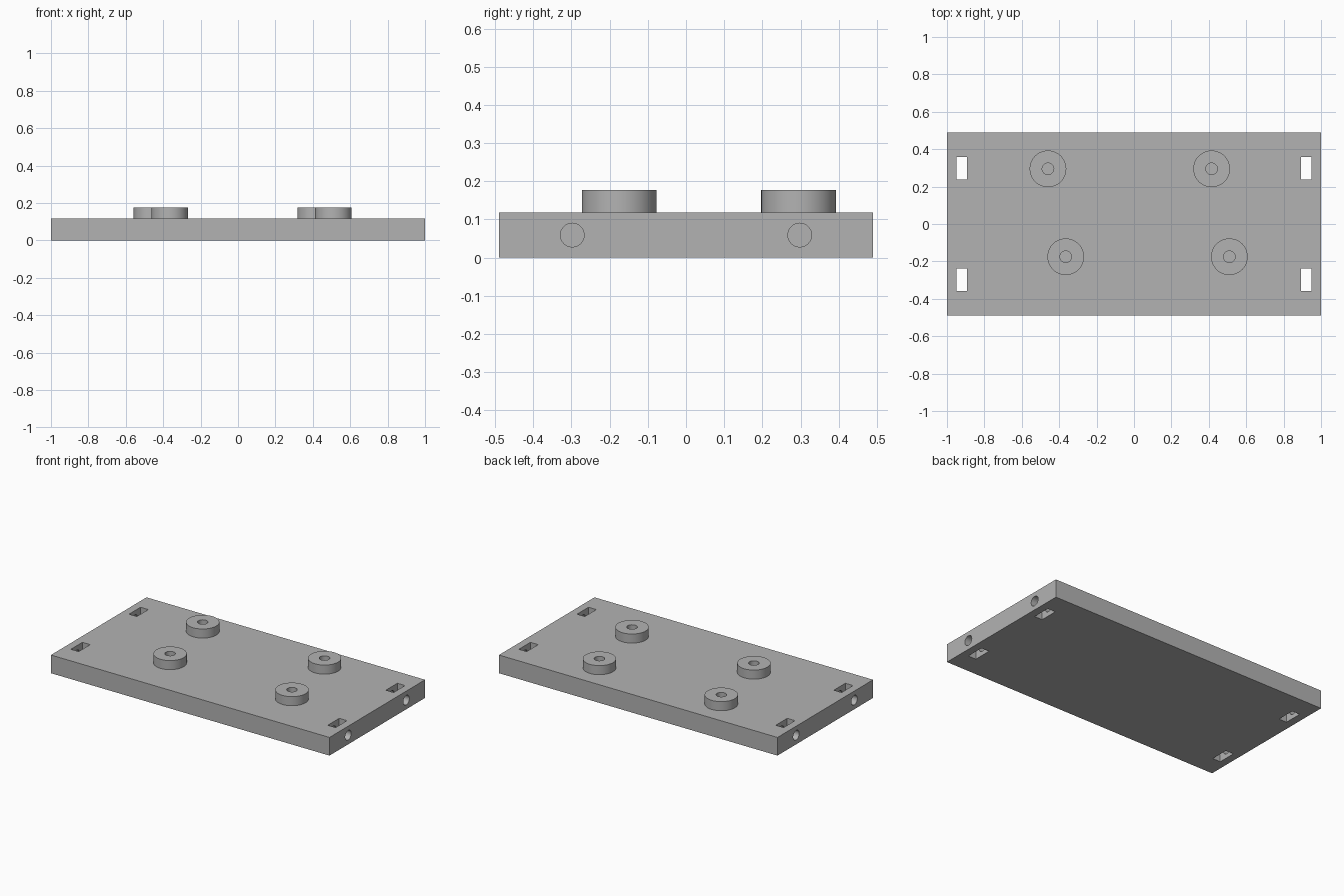
import bpy
from math import pi

if "Cube" in bpy.data.objects:
    bpy.data.objects.remove(bpy.data.objects["Cube"], do_unlink=True)

HALF_Y = 0.49
PLATE_TOP = 0.118
BOSS_TOP = 0.177
BOSS_R = 0.098
HOLE_R = 0.031

grey = bpy.data.materials.new("plain grey")
grey.use_nodes = True
colour = (0.45, 0.45, 0.45, 1)
grey.diffuse_color = colour
grey.node_tree.nodes["Principled BSDF"].inputs["Base Color"].default_value = colour


def box(name, centre, size):
    bpy.ops.mesh.primitive_cube_add(size=1, location=centre)
    ob = bpy.context.object
    ob.name = name
    ob.scale = size
    bpy.ops.object.transform_apply(location=True, rotation=True, scale=True)
    ob.data.materials.append(grey)
    return ob


def cylinder(name, centre, radius, length, along_x=False):
    bpy.ops.mesh.primitive_cylinder_add(
        vertices=48, radius=radius, depth=length, location=centre,
        rotation=(0, pi / 2 if along_x else 0, 0))
    ob = bpy.context.object
    ob.name = name
    bpy.ops.object.transform_apply(location=True, rotation=True, scale=True)
    ob.data.materials.append(grey)
    return ob


def combine(target, tool, operation):
    tool.hide_render = True
    mod = target.modifiers.new(operation.title(), "BOOLEAN")
    mod.operation = operation
    mod.solver = "EXACT"
    mod.object = tool
    bpy.context.view_layer.objects.active = target
    bpy.ops.object.modifier_apply(modifier=mod.name)
    bpy.data.objects.remove(tool, do_unlink=True)


# Flat base plate
plate = box("mounting_plate", (0, 0, PLATE_TOP / 2), (2, 2 * HALF_Y, PLATE_TOP))

# Round standoffs, each with a blind screw hole
for x, y in [(-0.46, 0.295), (0.415, 0.295), (-0.365, -0.175), (0.51, -0.175)]:
    bottom = PLATE_TOP - 0.02
    boss = cylinder("standoff", (x, y, (bottom + BOSS_TOP) / 2),
                    BOSS_R, BOSS_TOP - bottom)
    combine(plate, boss, "UNION")
    hole = cylinder("standoff_hole", (x, y, BOSS_TOP), HOLE_R, 0.236)
    combine(plate, hole, "DIFFERENCE")

# Nut slots through the plate, met by screw holes from the end faces
for sx in (-1, 1):
    for sy in (-1, 1):
        slot = box("nut_slot", (sx * 0.922, sy * 0.298, PLATE_TOP / 2),
                   (0.056, 0.118, 0.4))
        combine(plate, slot, "DIFFERENCE")
        bore = cylinder("end_hole", (sx, sy * 0.298, PLATE_TOP / 2),
                        HOLE_R, 0.4, along_x=True)
        combine(plate, bore, "DIFFERENCE")

# Keep a single material slot and smooth only the round walls
plate.data.materials.clear()
plate.data.materials.append(grey)
for face in plate.data.polygons:
    face.material_index = 0
bpy.ops.object.select_all(action="DESELECT")
plate.select_set(True)
bpy.context.view_layer.objects.active = plate
bpy.ops.object.shade_smooth_by_angle(angle=pi / 6)
